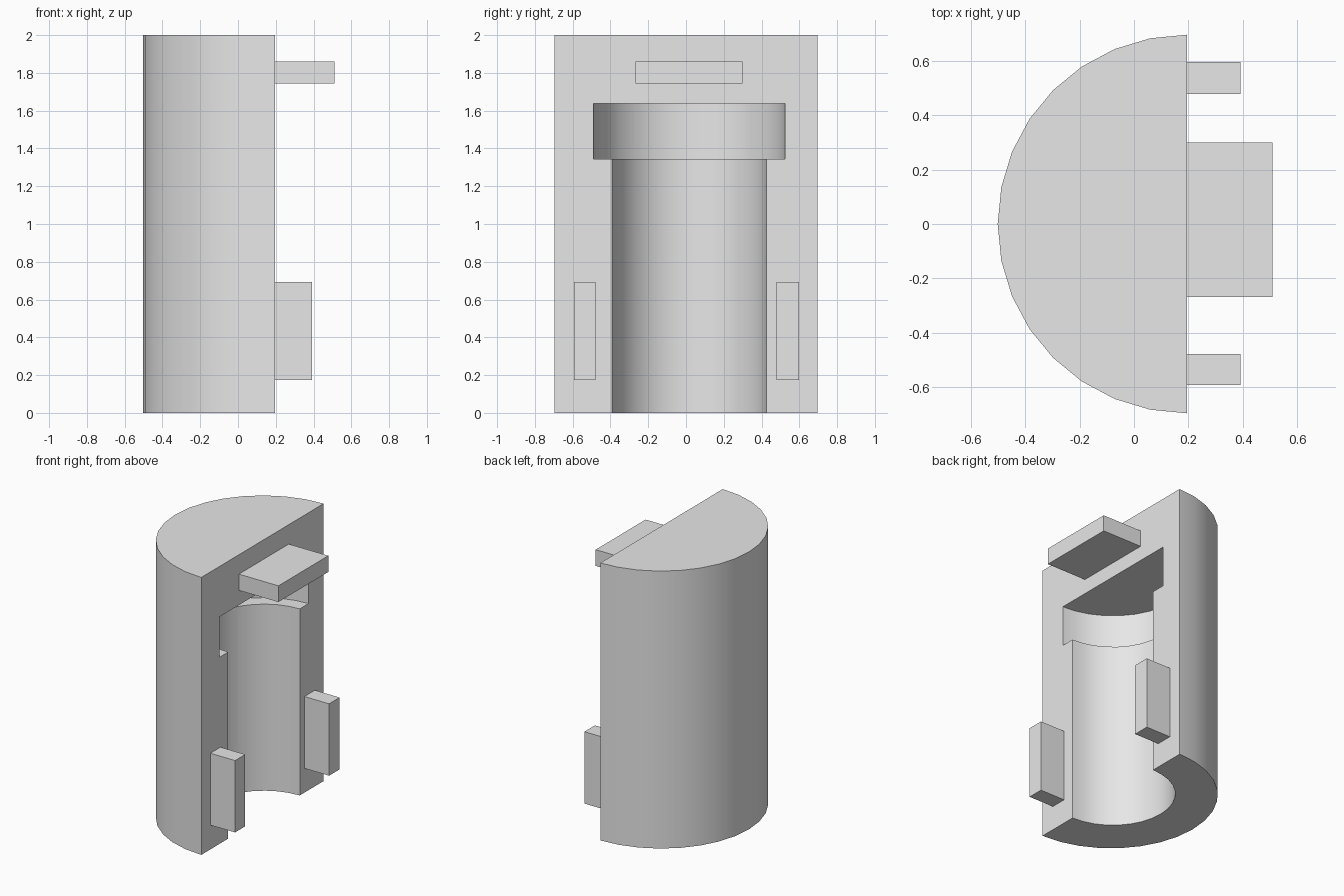
import bpy
import bmesh
from math import sin, cos, pi, radians

cube = bpy.data.objects.get("Cube")
if cube:
    bpy.data.objects.remove(cube, do_unlink=True)

grey = bpy.data.materials.new("plain grey")
grey.use_nodes = True
colour = (0.8, 0.8, 0.8, 1)
grey.diffuse_color = colour
grey.node_tree.nodes["Principled BSDF"].inputs["Base Color"].default_value = colour

FACE_X = 0.195   # flat mating face
SEGMENTS = 16    # sides per half turn


def finish(bm, name):
    bmesh.ops.recalc_face_normals(bm, faces=bm.faces)
    mesh = bpy.data.meshes.new(name)
    bm.to_mesh(mesh)
    bm.free()
    mesh.materials.append(grey)
    obj = bpy.data.objects.new(name, mesh)
    bpy.context.collection.objects.link(obj)
    return obj


def block(name, y0, y1, z0, z1, reach):
    bm = bmesh.new()
    bmesh.ops.create_cube(bm, size=1)
    for v in bm.verts:
        v.co = (reach if v.co.x > 0 else FACE_X,
                y1 if v.co.y > 0 else y0,
                z1 if v.co.z > 0 else z0)
    return finish(bm, name)


# Half-cylinder body with a stepped half-round cavity open at the bottom
bm = bmesh.new()


def arc(radius, y, z):
    angles = [pi * i / SEGMENTS for i in range(SEGMENTS + 1)]
    return [bm.verts.new((FACE_X - radius * sin(a), y + radius * cos(a), z))
            for a in angles]


def bridge(a, b):
    for i in range(SEGMENTS):
        bm.faces.new((a[i], a[i + 1], b[i + 1], b[i]))


CAVITY_Y = 0.017
outer_low, outer_top = arc(0.697, 0, 0), arc(0.697, 0, 2)
bore_low, bore_top = arc(0.408, CAVITY_Y, 0), arc(0.408, CAVITY_Y, 1.345)
head_low, head_top = arc(0.508, CAVITY_Y, 1.345), arc(0.508, CAVITY_Y, 1.637)

# Section order runs from the roof over the outside and up the cavity
section = [outer_top, outer_low, bore_low, bore_top, head_low, head_top]
for a, b in zip(section, section[1:]):
    bridge(a, b)
bm.faces.new(outer_top)
bm.faces.new(head_top)
bm.faces.new([ring[0] for ring in section] + [ring[-1] for ring in reversed(section)])
body = finish(bm, "half_cylinder_body")

bpy.ops.object.select_all(action="DESELECT")
body.select_set(True)
bpy.context.view_layer.objects.active = body
bpy.ops.object.shade_smooth_by_angle(angle=radians(30))

# Tabs standing off the flat face
block("upper_tab", -0.268, 0.3, 1.743, 1.86, 0.51)
block("lower_left_tab", 0.478, 0.597, 0.175, 0.693, 0.392)
block("lower_right_tab", -0.593, -0.478, 0.175, 0.693, 0.392)
